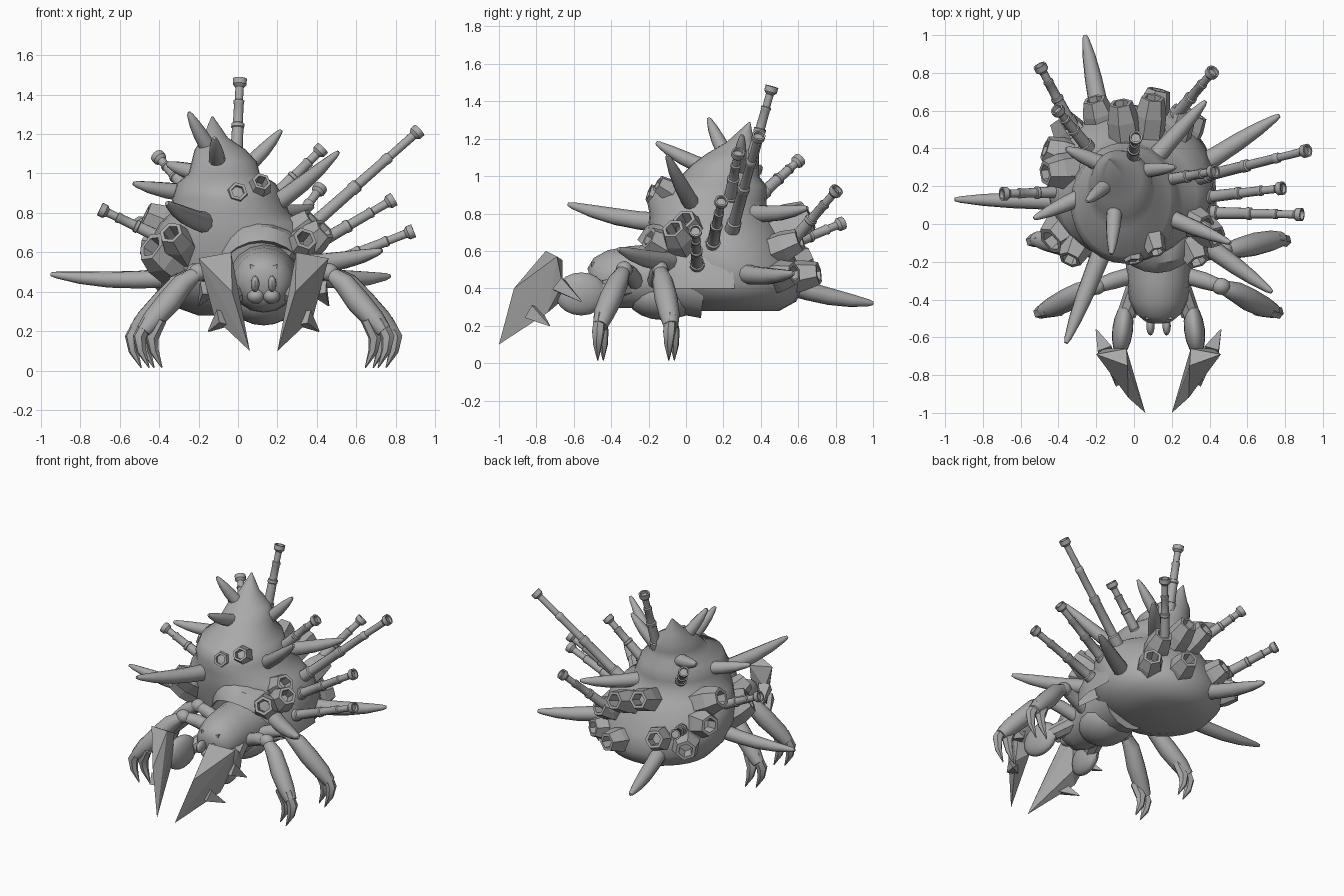
import bpy, bmesh, math
from mathutils import Vector, Matrix

if "Cube" in bpy.data.objects:
    bpy.data.objects.remove(bpy.data.objects["Cube"])

grey = bpy.data.materials.new("stone_grey")
grey.diffuse_color = (0.4, 0.4, 0.4, 1)
grey.use_nodes = True
grey.node_tree.nodes["Principled BSDF"].inputs["Base Color"].default_value = grey.diffuse_color
CX = 0.13  # the crab sits right of the shell axis


def finish(name, bm, smooth=40):
    bmesh.ops.recalc_face_normals(bm, faces=bm.faces)
    me = bpy.data.meshes.new(name)
    bm.to_mesh(me)
    bm.free()
    ob = bpy.data.objects.new(name, me)
    bpy.context.collection.objects.link(ob)
    me.materials.append(grey)
    if smooth:
        bpy.ops.object.select_all(action='DESELECT')
        ob.select_set(True)
        bpy.context.view_layer.objects.active = ob
        bpy.ops.object.shade_smooth_by_angle(angle=math.radians(smooth))
    return ob


def bridge(bm, rings):
    for a, b in zip(rings, rings[1:]):
        n = len(a)
        for i in range(n):
            bm.faces.new((a[i], a[(i + 1) % n], b[(i + 1) % n], b[i]))
    bm.faces.new(rings[0])
    bm.faces.new(rings[-1])


def tube(name, pts, radii, sides=8, smooth=40, straight=False):
    """Round tube through points with a radius at each point."""
    bm = bmesh.new()
    pts = [Vector(p) for p in pts]
    up = (pts[1] - pts[0]).normalized() if straight else (pts[-1] - pts[0]).normalized()
    side = up.orthogonal().normalized()
    rings = []
    for i, (p, r) in enumerate(zip(pts, radii)):
        d = up if straight else (pts[min(i + 1, len(pts) - 1)] - pts[max(i - 1, 0)]).normalized()
        u = (side - d * side.dot(d)).normalized()
        v = d.cross(u)
        rings.append([bm.verts.new(p + r * (math.cos(t) * u + math.sin(t) * v))
                      for t in (2 * math.pi * k / sides for k in range(sides))])
    bridge(bm, rings)
    return finish(name, bm, smooth)


def stepped(name, a, b, steps, sides, smooth):
    """Straight part turned from (fraction along, radius) steps."""
    a, b = Vector(a), Vector(b)
    return tube(name, [a.lerp(b, f) for f, r in steps], [r for f, r in steps], sides, smooth, True)


def ball(name, c, size, turn=0):
    bm = bmesh.new()
    bmesh.ops.create_uvsphere(bm, u_segments=16, v_segments=10, radius=1)
    bm.transform(Matrix.Translation(c) @ Matrix.Rotation(turn, 4, 'Z') @ Matrix.Diagonal((*size, 1)))
    return finish(name, bm)


# Shell: whorls stacked as rings of (x, y, z, x radius, y radius)
whorls = [(0, .28, .28, .2, .22), (0, .27, .33, .34, .32), (0, .25, .42, .42, .38),
          (-.02, .22, .53, .44, .38), (-.02, .18, .65, .43, .36), (-.03, .14, .75, .365, .34),
          (-.04, .12, .8, .3, .315), (-.05, .11, .87, .285, .32), (-.06, .13, .95, .25, .3),
          (-.07, .18, 1.0, .18, .21), (-.07, .21, 1.06, .165, .18), (-.09, .25, 1.12, .13, .14),
          (-.115, .29, 1.18, .065, .075), (-.13, .34, 1.29, .004, .004)]
bm = bmesh.new()
bridge(bm, [[bm.verts.new((x + rx * math.cos(t), y + ry * math.sin(t), z))
             for t in (2 * math.pi * k / 28 for k in range(28))] for x, y, z, rx, ry in whorls])
finish("shell", bm, 50)

# Flared lip arching over the head: (x, y, half width, height)
bm = bmesh.new()
rows = []
for x, y, w, h in [(.03, .12, .4, .38), (.06, -.08, .38, .37), (.11, -.21, .3, .335), (.12, -.26, .25, .26), (.12, .02, .21, .23)]:
    rows.append([bm.verts.new((x + w * math.cos(t), y + .14 * math.cos(t) ** 2, .4 + h * math.sin(t)))
                 for t in (math.pi * k / 12 for k in range(13))])
for a, b in zip(rows, rows[1:]):
    for i in range(12):
        bm.faces.new((a[i], a[i + 1], b[i + 1], b[i]))
finish("shell_lip", bm, 40)

# Horns: base, tip and thickness, bowed a little
horns = [((-.17, .54, .42), (-.26, 1.0, .32), .05), ((-.36, .12, .47), (-.95, .13, .49), .045),
         ((.34, .3, .48), (.77, .575, .48), .05), ((-.16, -.12, .75), (-.36, -.63, .85), .05),
         ((.34, -.08, .54), (.73, -.36, .61), .05), ((.15, .05, .82), (.51, -.1, 1.11), .045),
         ((.12, .36, .8), (.38, .65, .83), .045), ((.04, .28, 1.03), (.22, .3, 1.22), .038),
         ((-.2, .18, .9), (-.53, .03, .95), .045), ((-.13, .22, 1.1), (-.25, .12, 1.31), .04),
         ((-.1, .12, 1.04), (-.12, -.16, 1.18), .042), ((-.18, .32, 1.0), (-.36, .4, 1.05), .042)]
for a, b, r in horns:
    a, b = Vector(a), Vector(b)
    sag = Vector((0, 0, -.03 * (b - a).length))
    pts = [a.lerp(b, f) + sag * 4 * f * (1 - f) for f in (0, .25, .5, .75, .95, 1)]
    tube("horn", pts, [r * 1.1, r, r * .92, r * .7, r * .38, r * .2], 10)

# Spyglasses: stepped tubes with an open cap
scopes = [((-.01, .34, 1.05), (.01, .46, 1.48)), ((.32, .24, .69), (.92, .39, 1.22)),
          ((.36, .14, .62), (.79, .19, .87)), ((.38, .06, .51), (.89, .05, .71)),
          ((.16, .23, .86), (.43, .28, 1.13)), ((.2, .55, .63), (.42, .81, .93)),
          ((-.33, .52, .62), (-.5, .84, .75)), ((-.24, .4, .9), (-.41, .61, 1.09)),
          ((-.36, .17, .66), (-.7, .16, .82))]
for a, b in scopes:
    n = (Vector(b) - Vector(a)).length
    e = .03 / n
    steps = [(0, .04), (.12, .04), (.13, .032), (.42, .03), (.43, .034), (.47, .034), (.48, .026),
             (.7, .025), (.71, .028), (.74, .028), (.75, .021), (1 - e * 1.5, .022), (1 - e, .036),
             (1, .036), (1, .026), (1 - e * .6, .024)]
    stepped("spyglass", a, b, steps, 12, 40)

# Barnacles: faceted open cups
cups = [((-.28, .29, .7), (-.47, .27, .79), .1), ((-.28, .33, .6), (-.47, .4, .64), .1),
        ((-.3, .02, .53), (-.44, -.09, .63), .12), ((-.26, -.02, .58), (-.34, -.19, .7), .09),
        ((-.03, 0, .84), (0, -.2, .91), .07), ((.07, .02, .86), (.12, -.15, .96), .07),
        ((.26, -.02, .57), (.34, -.2, .67), .09), ((.3, 0, .6), (.44, -.07, .72), .09),
        ((.24, .04, .65), (.38, -.01, .77), .09), ((-.04, .42, .72), (-.07, .64, .81), .09),
        ((.07, .44, .68), (.1, .67, .77), .09), ((.2, .41, .58), (.26, .61, .66), .09),
        ((.08, .5, .45), (.13, .71, .48), .09), ((-.16, .48, .5), (-.21, .66, .57), .09),
        ((-.28, .4, .5), (-.39, .56, .5), .1), ((.24, .42, .45), (.33, .58, .48), .09)]
for a, b, r in cups:
    stepped("barnacle", a, b, [(0, r), (.6, r * .95), (1, r * .7), (1, r * .48), (.6, r * .4)], 6, 0)

# Head with belly and brow
tube("head", [(CX, y, z) for y, z in ((.1, .44), (-.1, .46), (-.3, .46), (-.4, .45), (-.47, .44), (-.505, .43))],
     [.2, .185, .165, .155, .125, .08], 16, 50)
ball("belly", (CX, -.12, .36), (.17, .2, .13))
bm = bmesh.new()
brow = [(-.07, .54), (-.04, .53), (0, .51), (.04, .53), (.07, .54), (.06, .49), (0, .47), (-.06, .49)]
f = bm.faces.new([bm.verts.new((CX + x, -.505, z)) for x, z in brow])
ext = bmesh.ops.extrude_face_region(bm, geom=[f])["geom"]
bmesh.ops.translate(bm, verts=[v for v in ext if isinstance(v, bmesh.types.BMVert)], vec=(0, .1, 0))
finish("brow", bm, 0)

for s in (-1, 1):
    # Eyes and mouth parts
    ball("eye", (CX + s * .043, -.54, .44), (.022, .05, .042))
    ball("mouth_part", (CX + s * .04, -.47, .38), (.045, .05, .04))
    # Pincer arm
    tube("shoulder", [(CX + s * .1, -.3, .42), (CX + s * .17, -.48, .38)], [.06, .05])
    ball("pincer_arm", (CX + s * .19, -.56, .37), (.055, .14, .115), s * .12)
    # Faceted pincer blade
    bm = bmesh.new()
    for x, y, z in [(.07, -1, .1), (.33, -.69, .57), (.165, -.75, .6), (.17, -.66, .55),
                    (.16, -.92, .4), (.29, -.66, .42), (.25, -.74, .27), (.18, -.68, .32)]:
        bm.verts.new((CX + s * x, y, z))
    bmesh.ops.convex_hull(bm, input=bm.verts)
    finish("pincer", bm, 0)
    for root, tip in (((.28, -.68, .42), (.33, -.56, .33)), ((.2, -.82, .27), (.28, -.73, .2))):
        tube("pincer_spur", [(CX + s * root[0], *root[1:]), (CX + s * tip[0], *tip[1:])], [.055, .004], 4, 0)
    # Two walking legs with curved claws
    for y0, y1, reach in ((-.26, -.46, 0), (-.17, -.08, .04)):
        path = [(.1, .42, 0), (.24, .48, .2), (.33, .5, .35), (.41, .44, .5), (.48, .35, .7), (.56, .26, .9), (.61, .2, 1)]
        pts = [Vector((CX + s * (d + reach * t), y0 + (y1 - y0) * t, z)) for d, z, t in path]
        tube("walking_leg", pts, [.045, .045, .035, .055, .062, .055, .04], 10)
        ball("leg_joint", pts[2], (.05, .045, .045))
        for k, dy, z in ((.035, -.012, .015), (-.03, .018, .015)):
            x = .57 + reach + k
            tube("leg_claw", [(CX + s * (x - .02), y1, .26), (CX + s * (x + .025), y1 + dy * .7, .17),
                              (CX + s * (x + .015), y1 + dy, .1), (CX + s * (x - .025), y1 + dy, z)],
                 [.03, .035, .025, .003], 6)
